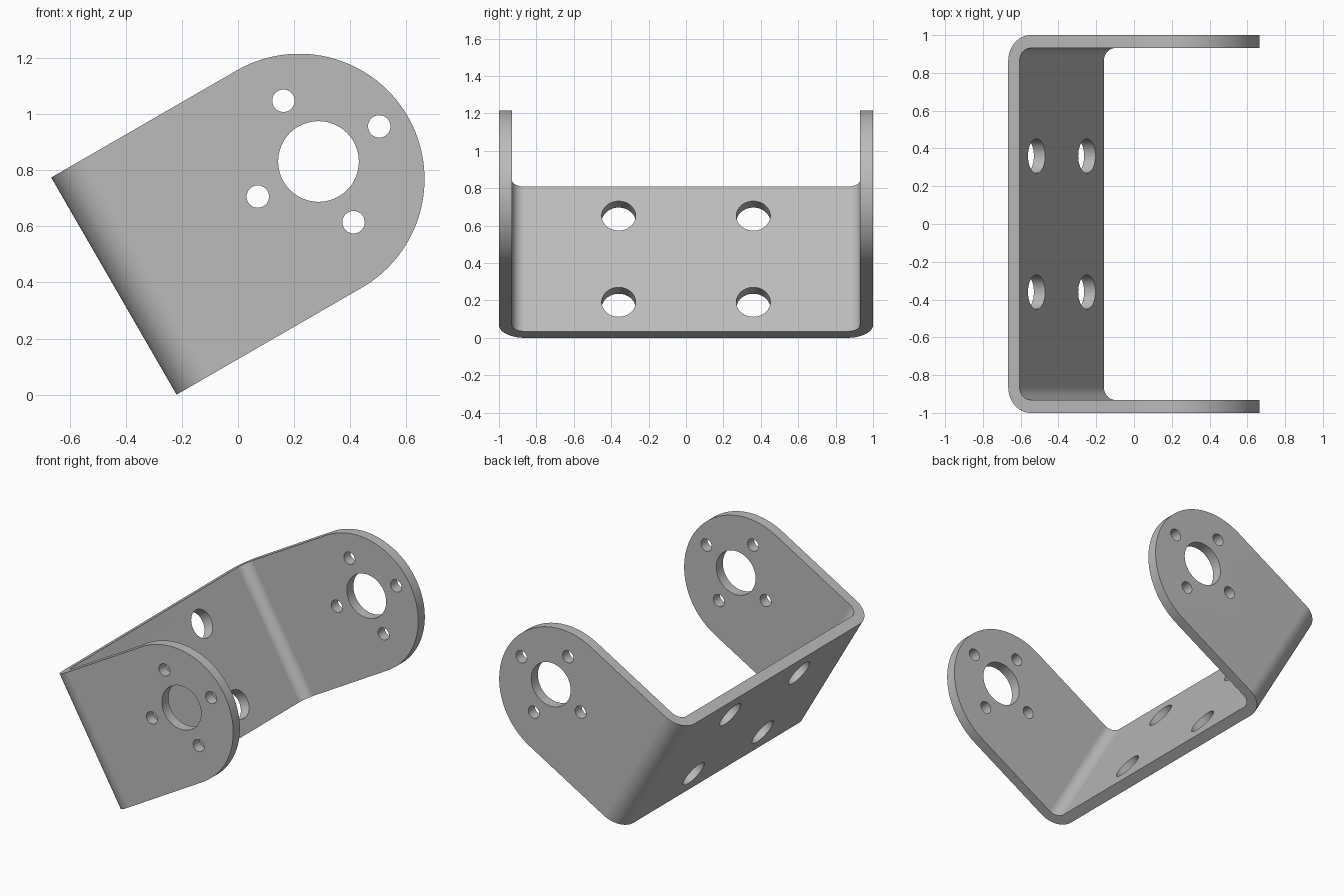
import bpy, bmesh
from math import sin, cos, pi, radians
from mathutils import Matrix, Vector

if "Cube" in bpy.data.objects:
    bpy.data.objects.remove(bpy.data.objects["Cube"], do_unlink=True)

T = 0.069          # sheet thickness
HALF = 0.447       # half width of the sheet, also radius of the rounded ears
EAR = 0.763        # distance from the base to the ear centre
HUB = 0.854        # distance from the base to the large ear hole
HUB_V = 0.02       # sideways shift of the large ear hole
R_OUT, R_IN = 0.137, 0.068
TILT = Matrix.Translation((-0.4425, 0, HALF * cos(radians(30)))) @ Matrix.Rotation(radians(-30), 4, 'Y')

steel = bpy.data.materials.new("grey steel")
steel.use_nodes = True
steel.diffuse_color = (0.5, 0.5, 0.5, 1)
steel.node_tree.nodes["Principled BSDF"].inputs["Base Color"].default_value = (0.5, 0.5, 0.5, 1)


def arc(cx, cy, r, a0, a1, n):
    return [(cx + r * cos(a0 + (a1 - a0) * i / n), cy + r * sin(a0 + (a1 - a0) * i / n))
            for i in range(n + 1)]


def prism(name, points, push):
    """Extrude a closed outline of 3D points along a vector."""
    bm = bmesh.new()
    face = bm.faces.new([bm.verts.new(p) for p in points])
    new = bmesh.ops.extrude_face_region(bm, geom=[face])["geom"]
    bmesh.ops.translate(bm, vec=Vector(push), verts=[g for g in new if isinstance(g, bmesh.types.BMVert)])
    bmesh.ops.recalc_face_normals(bm, faces=bm.faces)
    mesh = bpy.data.meshes.new(name)
    bm.to_mesh(mesh)
    bm.free()
    ob = bpy.data.objects.new(name, mesh)
    bpy.context.collection.objects.link(ob)
    return ob


def cut(target, cutter, mode):
    """Apply a boolean and discard the cutter."""
    mod = target.modifiers.new("cut", 'BOOLEAN')
    mod.operation, mod.solver, mod.object = mode, 'EXACT', cutter
    bpy.context.view_layer.objects.active = target
    bpy.ops.object.modifier_apply(modifier=mod.name)
    bpy.data.objects.remove(cutter, do_unlink=True)


# Bent sheet: U section with rounded corners, extruded across its width
END = EAR + HALF + 0.1
outer = arc(R_OUT, 1 - R_OUT, R_OUT, pi / 2, pi, 16)
inner = arc(T + R_IN, 1 - T - R_IN, R_IN, pi, pi / 2, 16)
half_out = [(END, 1)] + outer
half_in = inner + [(END, 1 - T)]
mirror = lambda pts: [(x, -y) for x, y in reversed(pts)]
section = half_out + mirror(half_out) + mirror(half_in) + half_in[::-1][::-1]
section = half_out + mirror(half_out) + [(x, -y) for x, y in reversed(half_in)] + half_in
bracket = prism("bracket", [(x, y, -HALF) for x, y in section], (0, 0, 2 * HALF))

# Ear outline: trim away everything outside the rounded ends
ear_arc = arc(EAR, 0, HALF, -pi / 2, pi / 2, 72)
trim = [(EAR, -1)] + ear_arc + [(EAR, 1), (2, 1), (2, -1)]
cut(bracket, prism("ear_trim", [(x, -1.5, z) for x, z in trim], (0, 3, 0)), 'DIFFERENCE')

# Ear holes: one large hole with four small ones in a cross around it
ear_holes = [(HUB, HUB_V, 0.144)]
for du, dv in ((1, 0), (-1, 0), (0, 1), (0, -1)):
    ear_holes.append((HUB + 0.25 * du, HUB_V + 0.25 * dv, 0.04))
for u, v, r in ear_holes:
    ring = arc(u, v, r, 0, 2 * pi, 48)[:-1]
    cut(bracket, prism("ear_hole", [(x, -1.5, z) for x, z in ring], (0, 3, 0)), 'DIFFERENCE')

# Base holes: two by two
for y in (-0.36, 0.36):
    for v in (-0.266, 0.266):
        ring = arc(y, v, 0.091, 0, 2 * pi, 48)[:-1]
        cut(bracket, prism("base_hole", [(-0.2, a, b) for a, b in ring], (0.4, 0, 0)), 'DIFFERENCE')

# Tilt into place, colour and shade
bracket.data.transform(TILT)
bracket.data.materials.clear()
bracket.data.materials.append(steel)
bpy.ops.object.select_all(action='DESELECT')
bracket.select_set(True)
bpy.context.view_layer.objects.active = bracket
bpy.ops.object.shade_smooth_by_angle(angle=radians(30))
weighted = bracket.modifiers.new("even_shading", 'WEIGHTED_NORMAL')
weighted.keep_sharp = True
